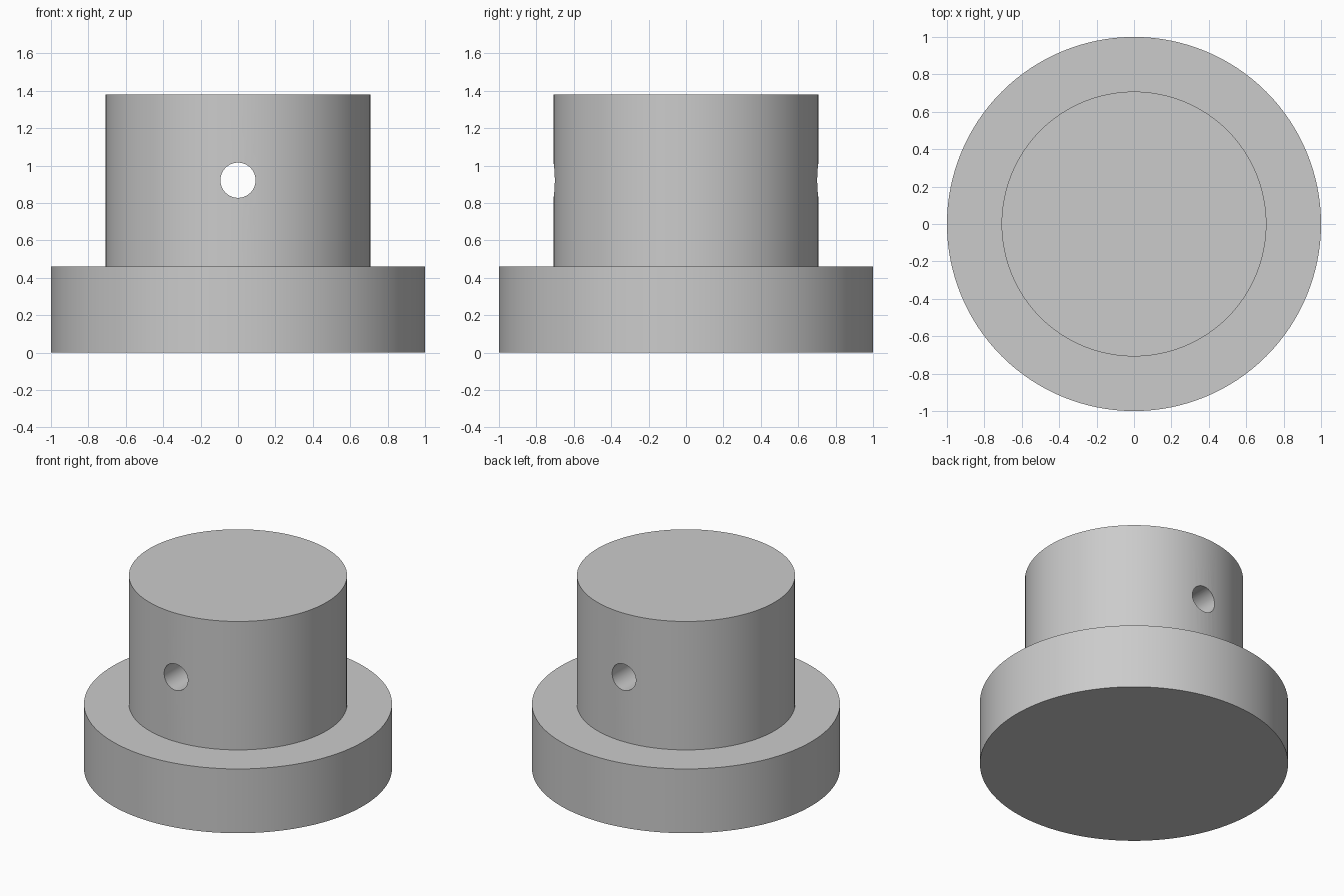
import bpy
import bmesh
from math import pi, radians
from mathutils import Matrix

SEGMENTS = 128
FLANGE_RADIUS, FLANGE_TOP = 1.0, 0.46
HUB_RADIUS, HUB_TOP = 0.708, 1.38
HOLE_RADIUS, HOLE_Z = 0.094, 0.922

cube = bpy.data.objects.get("Cube")
if cube:
    bpy.data.objects.remove(cube, do_unlink=True)

# Plain grey material
grey = bpy.data.materials.new("light_grey")
grey.use_nodes = True
colour = (0.6, 0.6, 0.6, 1)
grey.diffuse_color = colour
grey.node_tree.nodes["Principled BSDF"].inputs["Base Color"].default_value = colour


def add_object(name, bm):
    bmesh.ops.recalc_face_normals(bm, faces=bm.faces)
    mesh = bpy.data.meshes.new(name)
    bm.to_mesh(mesh)
    bm.free()
    obj = bpy.data.objects.new(name, mesh)
    bpy.context.collection.objects.link(obj)
    mesh.materials.append(grey)
    return obj


# Stepped body: a disc, its top inset to the hub radius and extruded upward
bm = bmesh.new()
bmesh.ops.create_cone(bm, cap_ends=True, segments=SEGMENTS, depth=FLANGE_TOP,
                      radius1=FLANGE_RADIUS, radius2=FLANGE_RADIUS,
                      matrix=Matrix.Translation((0, 0, FLANGE_TOP / 2)))
bm.normal_update()
top = max(bm.faces, key=lambda f: f.calc_center_median().z)
bmesh.ops.inset_region(bm, faces=[top], thickness=FLANGE_RADIUS - HUB_RADIUS)
hub = bmesh.ops.extrude_face_region(bm, geom=[top])["geom"]
bmesh.ops.delete(bm, geom=[top], context="FACES")
bmesh.ops.translate(bm, vec=(0, 0, HUB_TOP - FLANGE_TOP),
                    verts=[v for v in hub if isinstance(v, bmesh.types.BMVert)])
body = add_object("flanged_hub", bm)

# Cross hole running front to back through the hub
bm = bmesh.new()
bmesh.ops.create_cone(bm, cap_ends=True, segments=64, depth=2,
                      radius1=HOLE_RADIUS, radius2=HOLE_RADIUS,
                      matrix=Matrix.Translation((0, 0, HOLE_Z)) @ Matrix.Rotation(pi / 2, 4, "X"))
cutter = add_object("cross_hole_cutter", bm)
cutter.hide_render = True

cut = body.modifiers.new("cross_hole", "BOOLEAN")
cut.operation = "DIFFERENCE"
cut.solver = "EXACT"
cut.object = cutter

bpy.ops.object.select_all(action="DESELECT")
body.select_set(True)
bpy.context.view_layer.objects.active = body
bpy.ops.object.modifier_apply(modifier=cut.name)
bpy.data.objects.remove(cutter, do_unlink=True)
bpy.ops.object.shade_smooth_by_angle(angle=radians(30))
